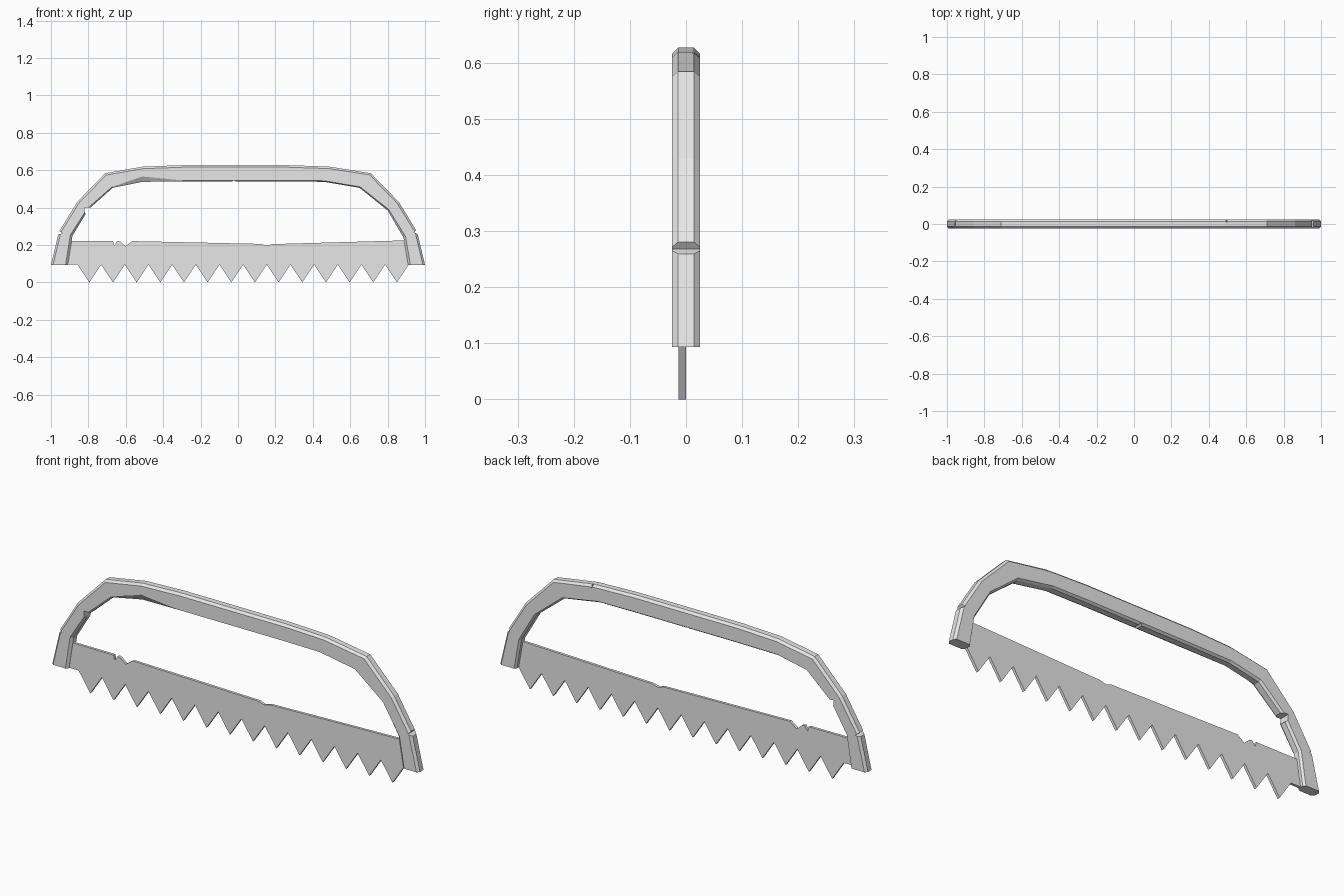
import bpy, bmesh
from mathutils import Vector

cube = bpy.data.objects.get("Cube")
if cube:
    bpy.data.objects.remove(cube, do_unlink=True)

grey = bpy.data.materials.new("plain grey")
grey.use_nodes = True
grey.diffuse_color = (0.8, 0.8, 0.8, 1)
grey.node_tree.nodes["Principled BSDF"].inputs["Base Color"].default_value = (0.8, 0.8, 0.8, 1)


def make_object(name, bm):
    bmesh.ops.recalc_face_normals(bm, faces=bm.faces)
    mesh = bpy.data.meshes.new(name)
    bm.to_mesh(mesh)
    bm.free()
    mesh.materials.append(grey)
    obj = bpy.data.objects.new(name, mesh)
    bpy.context.scene.collection.objects.link(obj)
    return obj


def prism(name, outline, y0, y1):
    """Extrude an x-z outline from y0 to y1."""
    bm = bmesh.new()
    face = bm.faces.new([bm.verts.new((x, y0, z)) for x, z in outline])
    out = bmesh.ops.extrude_face_region(bm, geom=[face])
    moved = [v for v in out["geom"] if isinstance(v, bmesh.types.BMVert)]
    bmesh.ops.translate(bm, verts=moved, vec=(0, y1 - y0, 0))
    return make_object(name, bm)


# Frame: bevelled bar lofted through outer / inner points, with front inner bevel
HALF, FLAT, BEVEL = 0.025, 0.014, 0.011
stations = [
    ((-1, .093), (-.91, .093), .012), ((-.958, .27), (-.885, .25), .012),
    ((-.86, .43), (-.80, .39), .008), ((-.71, .584), (-.67, .506), .006),
    ((-.51, .619), (-.51, .538), .028), ((-.3, .627), (-.3, .54), .006),
    ((.27, .627), (.27, .54), .006), ((.49, .619), (.46, .538), .006),
    ((.71, .584), (.65, .506), .006), ((.86, .43), (.80, .385), .008),
    ((.958, .27), (.885, .24), .012), ((1, .093), (.91, .093), .012),
]
bm = bmesh.new()
rings = []
for outer, inner, dent in stations:
    o, i = Vector((outer[0], 0, outer[1])), Vector((inner[0], 0, inner[1]))
    d = (i - o).normalized()
    section = [(o, -FLAT), (o, FLAT), (o + d * BEVEL, HALF), (i - d * .008, HALF),
               (i, FLAT), (i, -FLAT), (i - d * dent, -HALF), (o + d * BEVEL, -HALF)]
    rings.append([bm.verts.new(p + Vector((0, y, 0))) for p, y in section])
for a, b in zip(rings, rings[1:]):
    for k in range(8):
        n = (k + 1) % 8
        bm.faces.new((a[k], a[n], b[n], b[k]))
bm.faces.new(rings[0])
bm.faces.new(rings[-1])
frame = make_object("frame", bm)

# Wear nicks cut into the frame
nicks = [
    ([(-1, .25), (-.938, .262), (-.955, .274), (-.98, .31)], -.04, .04),
    ([(.98, .25), (.942, .268), (.955, .285), (.98, .29)], -.04, .04),
    ([(-.77, .40), (-.822, .402), (-.818, .37), (-.79, .36)], -.04, .04),
    ([(-.04, .53), (-.022, .547), (0, .53)], -.04, .04),
    ([(.485, .64), (.495, .602), (.505, .64)], .012, .04),
]
for outline, y0, y1 in nicks:
    cutter = prism("nick_cutter", outline, y0, y1)
    cutter.hide_render = True
    mod = frame.modifiers.new("nick", "BOOLEAN")
    mod.operation, mod.solver, mod.object = "DIFFERENCE", "EXACT", cutter
    bpy.context.view_layer.objects.active = frame
    bpy.ops.object.modifier_apply(modifier=mod.name)
    bpy.data.objects.remove(cutter, do_unlink=True)

# Blade: chipped back edge and a row of triangular teeth
back_edge = [(-.90, .223), (-.668, .222), (-.663, .2), (-.655, .207), (-.645, .223),
             (-.63, .218), (-.602, .194), (-.565, .221), (.125, .206), (.15, .196),
             (.185, .205), (.90, .225), (.925, .095)]
TEETH, PITCH, FIRST_TIP, GULLET = 14, .1265, -.795, .095
teeth = []
for n in range(TEETH):
    tip = FIRST_TIP + n * PITCH
    teeth += [(tip - PITCH / 2, GULLET), (tip, 0)]
teeth.append((tip + PITCH / 2, GULLET))
blade = prism("blade", back_edge + teeth[::-1] + [(-.925, .095)], -.013, 0)
